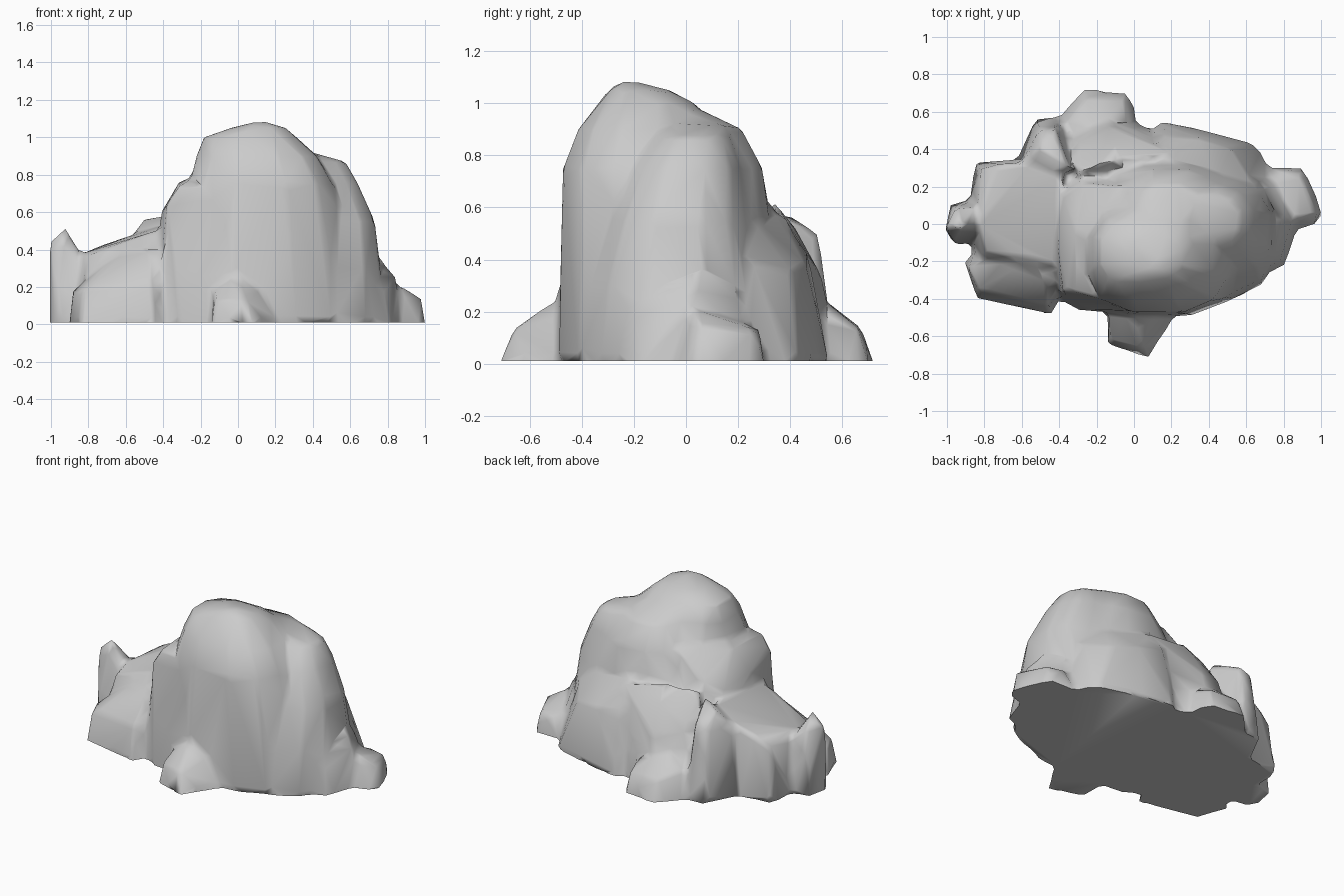
import bpy
import bmesh
import math

default_cube = bpy.data.objects.get("Cube")
if default_cube:
    bpy.data.objects.remove(default_cube, do_unlink=True)

stone = bpy.data.materials.new("grey_stone")
stone.use_nodes = True
colour = (0.6, 0.6, 0.6, 1)
stone.diffuse_color = colour
stone.node_tree.nodes["Principled BSDF"].inputs["Base Color"].default_value = colour

parts = []


def hull(name, points):
    """Make one convex stone around a few corner points."""
    bm = bmesh.new()
    for point in points:
        bm.verts.new(point)
    result = bmesh.ops.convex_hull(bm, input=bm.verts)
    loose = {g for g in result["geom_interior"] + result["geom_unused"]
             if isinstance(g, bmesh.types.BMVert)}
    bmesh.ops.delete(bm, geom=list(loose), context="VERTS")
    bmesh.ops.recalc_face_normals(bm, faces=bm.faces)
    mesh = bpy.data.meshes.new(name)
    bm.to_mesh(mesh)
    bm.free()
    part = bpy.data.objects.new(name, mesh)
    bpy.context.collection.objects.link(part)
    mesh.materials.append(stone)
    parts.append(part)


def rock(name, footprint, crown):
    """Stone with a ground outline and a few upper corners."""
    hull(name, [(x, y, 0) for x, y in footprint] + crown)


def pillar(name, levels, sides=12):
    """Tall stone from rounded rings: height, left, right, front, back."""
    points = []
    for z, left, right, front, back in levels:
        for i in range(sides):
            angle = math.tau * (i + 0.5) / sides
            c, s = math.cos(angle), math.sin(angle)
            x = math.copysign(abs(c) ** 0.8, c)
            y = math.copysign(abs(s) ** 0.8, s)
            points.append(((left + right + x * (right - left)) / 2,
                           (front + back + y * (back - front)) / 2, z))
    hull(name, points)


# Tall core, its back and its lower right shoulder
pillar("main_peak", [
    (0, -.4, .66, -.5, .3), (.3, -.36, .62, -.49, .28),
    (.75, -.27, .52, -.48, .14), (.9, -.23, .43, -.42, .1),
    (1, -.19, .32, -.34, .04), (1.05, -.04, .26, -.3, -.06),
    (1.08, .08, .17, -.26, -.18)])
pillar("back_peak", [
    (0, -.3, .6, -.2, .4), (.55, -.2, .55, -.2, .33), (.75, -.08, .48, -.2, .3),
    (.9, -.03, .38, -.2, .22), (.97, 0, .3, -.2, .07)])
pillar("right_shoulder", [
    (0, 0, .78, -.42, .35), (.3, 0, .77, -.38, .3), (.55, .1, .74, -.3, .24),
    (.75, .1, .65, -.22, .22), (.87, .1, .58, -.13, .18), (.92, .1, .4, -.1, .16)])

# Stones leaning against the core
rock("left_shoulder",
     [(-.44, -.25), (-.4, -.4), (-.3, -.46), (0, -.48), (0, .3), (-.4, .3)],
     [(-.38, -.36, .64), (-.31, -.36, .75), (0, -.46, .7), (-.31, -.05, .77),
      (-.41, -.1, .6), (-.38, .15, .56), (-.28, .22, .62), (-.05, .2, .8)])
rock("right_skirt",
     [(.4, -.42), (.6, -.26), (.81, -.22), (.88, 0), (.75, .3), (.5, .3)],
     [(.84, 0, .26), (.77, .05, .34), (.78, -.2, .18), (.64, -.22, .33), (.72, .2, .26)])
rock("back_right_stone",
     [(.06, .47), (.15, .55), (.35, .51), (.65, .43), (.74, .28), (.1, .2)],
     [(.15, .47, .42), (.35, .46, .38), (.52, .4, .36),
      (.62, .24, .4), (.15, .34, .6), (.45, .25, .56)])
rock("back_slope",
     [(-.4, .5), (-.1, .58), (.02, .5), (.2, .47), (.2, 0), (-.2, 0)],
     [(-.12, .53, .32), (-.1, .42, .52), (-.1, .34, .62),
      (.2, .38, .56), (-.3, .28, .6), (-.3, .44, .38)])
rock("back_left_stone",
     [(-.65, .29), (-.53, .56), (-.4, .58), (-.33, .45), (-.3, .2)],
     [(-.51, .5, .47), (-.42, .51, .5), (-.5, .4, .57),
      (-.35, .3, .59), (-.6, .32, .44)])

# Left terrace with its block and upright spike
rock("left_terrace",
     [(-.88, .13), (-.85, .33), (-.71, .34), (-.64, .3), (-.4, .35), (-.35, -.35), (-.86, -.25)],
     [(-.82, .29, .37), (-.71, .32, .43), (-.83, 0, .38),
      (-.8, -.15, .37), (-.4, -.23, .51), (-.38, .33, .54)])
rock("front_left_block",
     [(-.91, -.2), (-.84, -.4), (-.44, -.49), (-.38, -.35), (-.4, -.1), (-.8, -.1)],
     [(-.89, -.22, .18), (-.83, -.36, .18), (-.73, -.3, .24),
      (-.62, -.23, .38), (-.43, -.29, .42), (-.45, -.44, .22)])
rock("left_spike",
     [(-1.01, -.04), (-.98, .11), (-.86, .13), (-.82, -.1), (-.95, -.12)],
     [(-1.01, -.03, .45), (-.92, -.02, .52), (-.95, .09, .43),
      (-.84, 0, .38), (-.86, .08, .38)])

# Low stones around the foot
rock("right_boulder",
     [(.73, .3), (.91, .3), (.98, .15), (1.01, .05), (.97, -.01), (.87, -.03), (.7, 0)],
     [(.87, .03, .21), (.98, .06, .14), (.89, .27, .13), (.77, .28, .14), (.75, .05, .2)])
rock("front_toe",
     [(-.14, -.4), (-.14, -.65), (.08, -.72), (.22, -.5), (.26, -.4)],
     [(-.12, -.62, .14), (.04, -.67, .13), (-.13, -.44, .2), (.12, -.47, .19), (0, -.44, .29)])
rock("back_toe",
     [(-.42, .55), (-.27, .73), (-.04, .7), (.01, .62), (.01, .4), (-.4, .4)],
     [(-.26, .67, .14), (-.05, .66, .14), (-.02, .52, .18), (-.36, .53, .2), (-.22, .5, .27)])

# Fuse all stones into one weathered skin with few faces
bpy.ops.object.select_all(action="DESELECT")
for part in parts:
    part.select_set(True)
outcrop = parts[0]
bpy.context.view_layer.objects.active = outcrop
bpy.ops.object.join()
outcrop.name = "rock_outcrop"

fuse = outcrop.modifiers.new("fuse", "REMESH")
fuse.mode = "VOXEL"
fuse.voxel_size = 0.02
soften = outcrop.modifiers.new("soften", "SMOOTH")
soften.factor = 0.5
soften.iterations = 8
reduce = outcrop.modifiers.new("reduce", "DECIMATE")
reduce.ratio = 0.03
for modifier in ("fuse", "soften", "reduce"):
    bpy.ops.object.modifier_apply(modifier=modifier)

# Flatten the underside just above the ground
for vertex in outcrop.data.vertices:
    if vertex.co.z < 0.03:
        vertex.co.z = 0.01
outcrop.data.materials.clear()
outcrop.data.materials.append(stone)
bpy.ops.object.shade_smooth_by_angle(angle=math.radians(75))
